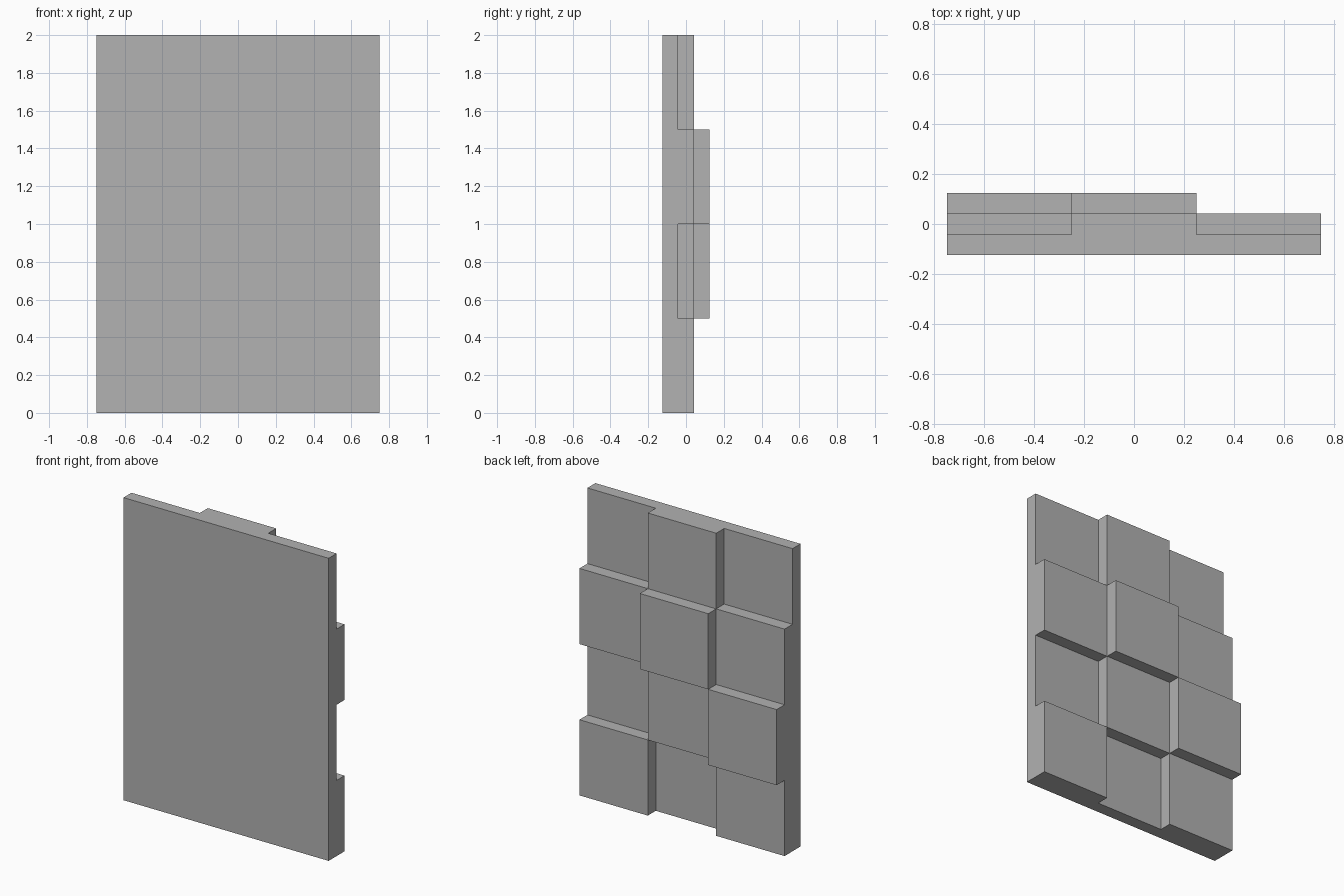
import bpy
import bmesh
from mathutils import Vector

# Remove the default cube
cube = bpy.data.objects.get("Cube")
if cube:
    bpy.data.objects.remove(cube, do_unlink=True)

CELL = 0.5            # side of one square block
STEP = 0.25 / 3       # depth of one relief step
FRONT = -0.125        # flat front plane
# Block depth in steps: rows from the bottom up, columns from -x to +x
LEVELS = ["212", "321", "232", "121"]
ROWS, COLS = len(LEVELS), len(LEVELS[0])


def level(col, row):
    if 0 <= col < COLS and 0 <= row < ROWS:
        return int(LEVELS[row][col])
    return 0


def point(col, depth, row):
    return Vector(((col - COLS / 2) * CELL, FRONT + depth * STEP, row * CELL))


def quad(bm, center, u, v, normal):
    """Add a square face around center, spanned by u and v, facing normal."""
    corners = [center - u - v, center + u - v, center + u + v, center - u + v]
    face = bm.faces.new([bm.verts.new(c) for c in corners])
    face.normal_update()
    if face.normal.dot(normal) < 0:
        face.normal_flip()


bm = bmesh.new()
half_x, half_z = Vector((CELL / 2, 0, 0)), Vector((0, 0, CELL / 2))
half_y = Vector((0, STEP / 2, 0))
back = Vector((0, 1, 0))

for row in range(ROWS):
    for col in range(COLS):
        depth = level(col, row)
        # Front and back squares of the block
        quad(bm, point(col + 0.5, 0, row + 0.5), half_x, half_z, -back)
        quad(bm, point(col + 0.5, depth, row + 0.5), half_x, half_z, back)
        # Walls standing above each lower neighbour or the outside
        for dx, dz in ((1, 0), (-1, 0), (0, 1), (0, -1)):
            along = half_z if dx else half_x
            for step in range(level(col + dx, row + dz), depth):
                center = point(col + 0.5 + dx / 2, step + 0.5, row + 0.5 + dz / 2)
                quad(bm, center, along, half_y, Vector((dx, 0, dz)))

bmesh.ops.remove_doubles(bm, verts=bm.verts, dist=0.001)

# Stepped relief panel
mesh = bpy.data.meshes.new("stepped_panel")
bm.to_mesh(mesh)
bm.free()
panel = bpy.data.objects.new("stepped_panel", mesh)
bpy.context.collection.objects.link(panel)

# Plain grey material
grey = bpy.data.materials.new("plain_grey")
grey.use_nodes = True
color = (0.445, 0.445, 0.445, 1)
grey.diffuse_color = color
for node in grey.node_tree.nodes:
    if node.type == "BSDF_PRINCIPLED":
        node.inputs["Base Color"].default_value = color
mesh.materials.append(grey)
